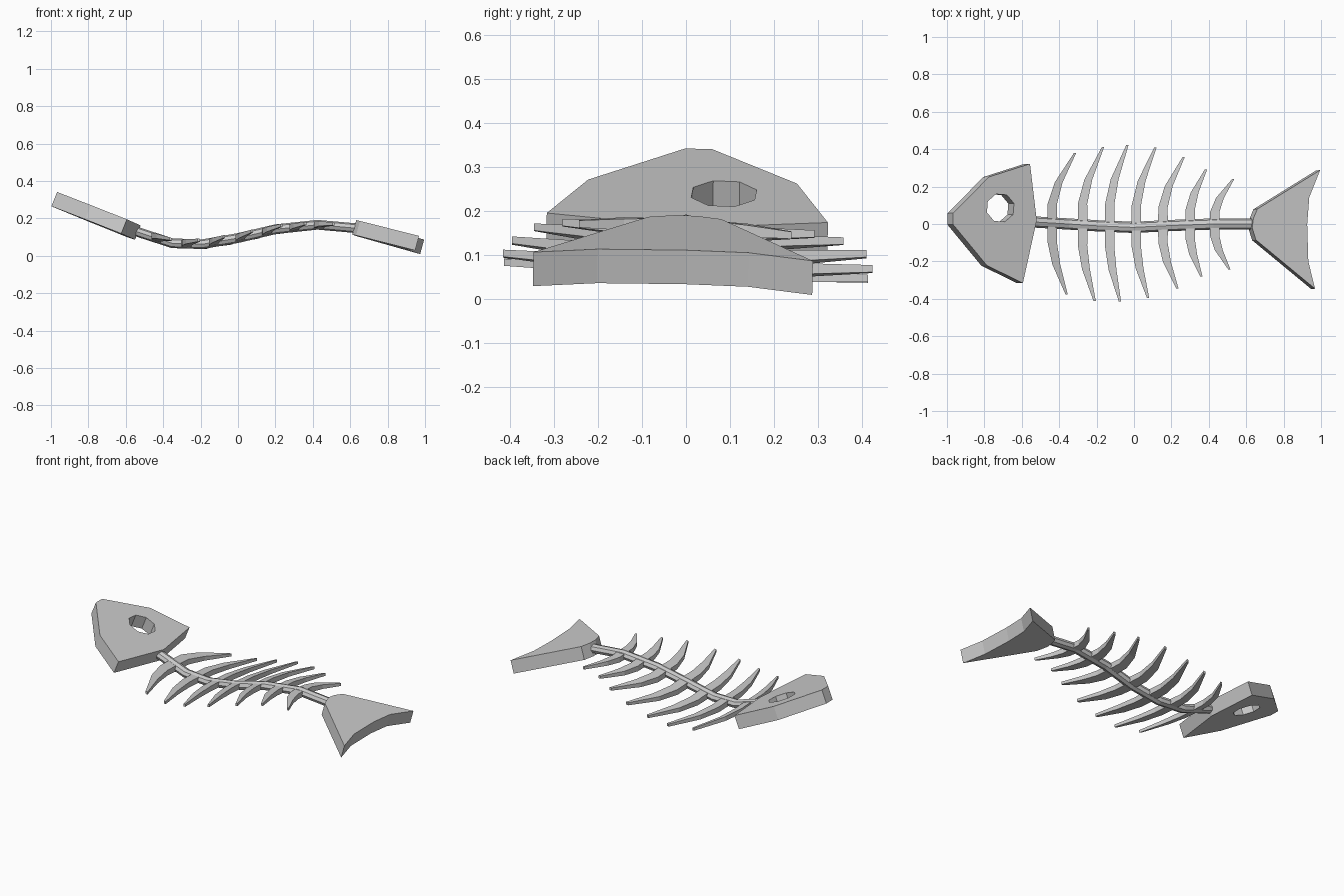
import bpy, bmesh, math
from mathutils import Vector

if "Cube" in bpy.data.objects:
    bpy.data.objects.remove(bpy.data.objects["Cube"])

# Spine centre line, also used to set rib heights
SPINE = [(-0.57, 0.01, 0.14), (-0.52, 0.01, 0.122), (-0.35, 0.0, 0.067), (-0.19, -0.01, 0.062),
         (0.0, -0.018, 0.095), (0.2, -0.008, 0.142), (0.425, 0.0, 0.166), (0.66, 0.0, 0.145)]


def spine_at(x):
    for a, b in zip(SPINE, SPINE[1:]):
        if x <= b[0] or b is SPINE[-1]:
            return Vector(a).lerp(Vector(b), (x - a[0]) / (b[0] - a[0]))


def loft(name, rings):
    """Skin a list of equal-length vertex rings and cap both ends."""
    bm = bmesh.new()
    rows = [[bm.verts.new(p) for p in ring] for ring in rings]
    for a, b in zip(rows, rows[1:]):
        for i in range(len(a)):
            j = (i + 1) % len(a)
            bm.faces.new((a[i], a[j], b[j], b[i]))
    bm.faces.new(rows[0])
    bm.faces.new(rows[-1])
    bmesh.ops.recalc_face_normals(bm, faces=bm.faces)
    mesh = bpy.data.meshes.new(name)
    bm.to_mesh(mesh)
    bm.free()
    obj = bpy.data.objects.new(name, mesh)
    bpy.context.collection.objects.link(obj)
    return obj


def slab(name, outline, origin, slope, tilt, thick, extra=0.0):
    """Plate with the given top-view outline, lying on a tilted plane."""
    x0, z0 = origin
    n = Vector((-slope, -tilt, 1)).normalized()
    top = [Vector((x, y, z0 + slope * (x - x0) + tilt * y)) for x, y in outline]
    return loft(name, [[p + n * extra for p in top], [p - n * (thick + extra) for p in top]])


# Head plate with a through-cut eye
head = slab("head", [(-0.967, 0.058), (-0.775, 0.252), (-0.556, 0.322), (-0.52, 0.02),
                     (-0.594, -0.316), (-0.786, -0.222), (-0.967, -0.003)],
            (-0.967, 0.341), -0.4, -0.01, 0.082)
eye = [(-0.714 + 0.076 * math.cos(a), 0.086 + 0.078 * math.sin(a))
       for a in (math.radians(18 + 45 * i) for i in range(8))]
cutter = slab("eye_cutter", eye, (-0.967, 0.341), -0.4, -0.01, 0.082, 0.05)
cutter.hide_render = True
mod = head.modifiers.new("eye_hole", 'BOOLEAN')
mod.operation = 'DIFFERENCE'
mod.solver = 'EXACT'
mod.object = cutter
bpy.context.view_layer.objects.active = head
bpy.ops.object.modifier_apply(modifier=mod.name)
bpy.data.objects.remove(cutter)

# Tail fin plate
slab("tail_fin", [(0.632, -0.02), (0.652, -0.085), (0.968, -0.346), (0.932, -0.2), (0.926, 0.0),
                  (0.937, 0.142), (0.995, 0.288), (0.659, 0.08), (0.638, 0.028)],
     (0.632, 0.19), -0.27, -0.02, 0.08)

# Spine tube
rings = []
for i, p in enumerate(SPINE):
    a, b = SPINE[max(i - 1, 0)], SPINE[min(i + 1, len(SPINE) - 1)]
    t = (Vector(b) - Vector(a)).normalized()
    side = Vector((0, 0, 1)).cross(t).normalized()
    up = t.cross(side)
    rings.append([Vector(p) + 0.03 * math.cos(k * math.pi / 4) * side
                  + 0.026 * math.sin(k * math.pi / 4) * up for k in range(8)])
loft("spine", rings)

# Ribs: base x, left tip (x, y), right tip (x, y)
RIBS = [(-0.437, (-0.315, 0.38), (-0.36, -0.377)), (-0.275, (-0.165, 0.413), (-0.21, -0.413)),
        (-0.13, (-0.035, 0.423), (-0.075, -0.415)), (0.012, (0.115, 0.41), (0.075, -0.395)),
        (0.155, (0.265, 0.357), (0.232, -0.345)), (0.3, (0.385, 0.292), (0.36, -0.28)),
        (0.432, (0.53, 0.24), (0.51, -0.243))]
# Stations: fraction in x, fraction in y, half width, half thickness
STATIONS = [(0.0, 0.0, 0.026, 0.018), (0.0, 0.27, 0.025, 0.016),
            (0.28, 0.58, 0.021, 0.013), (1.0, 1.0, 0.006, 0.008)]
for n, (bx, *tips) in enumerate(RIBS, 1):
    for tag, (tx, ty) in zip(("left", "right"), tips):
        by = spine_at(bx).y
        rings = []
        for fx, fy, w, h in STATIONS:
            x, y = bx + (tx - bx) * fx, by + (ty - by) * fy
            rings.append([(x + sx * w, y, spine_at(x + sx * w).z - 0.05 * y + sz * h)
                          for sx, sz in ((-1, -1), (1, -1), (1, 1), (-1, 1))])
        loft(f"rib_{tag}_{n}", rings)
